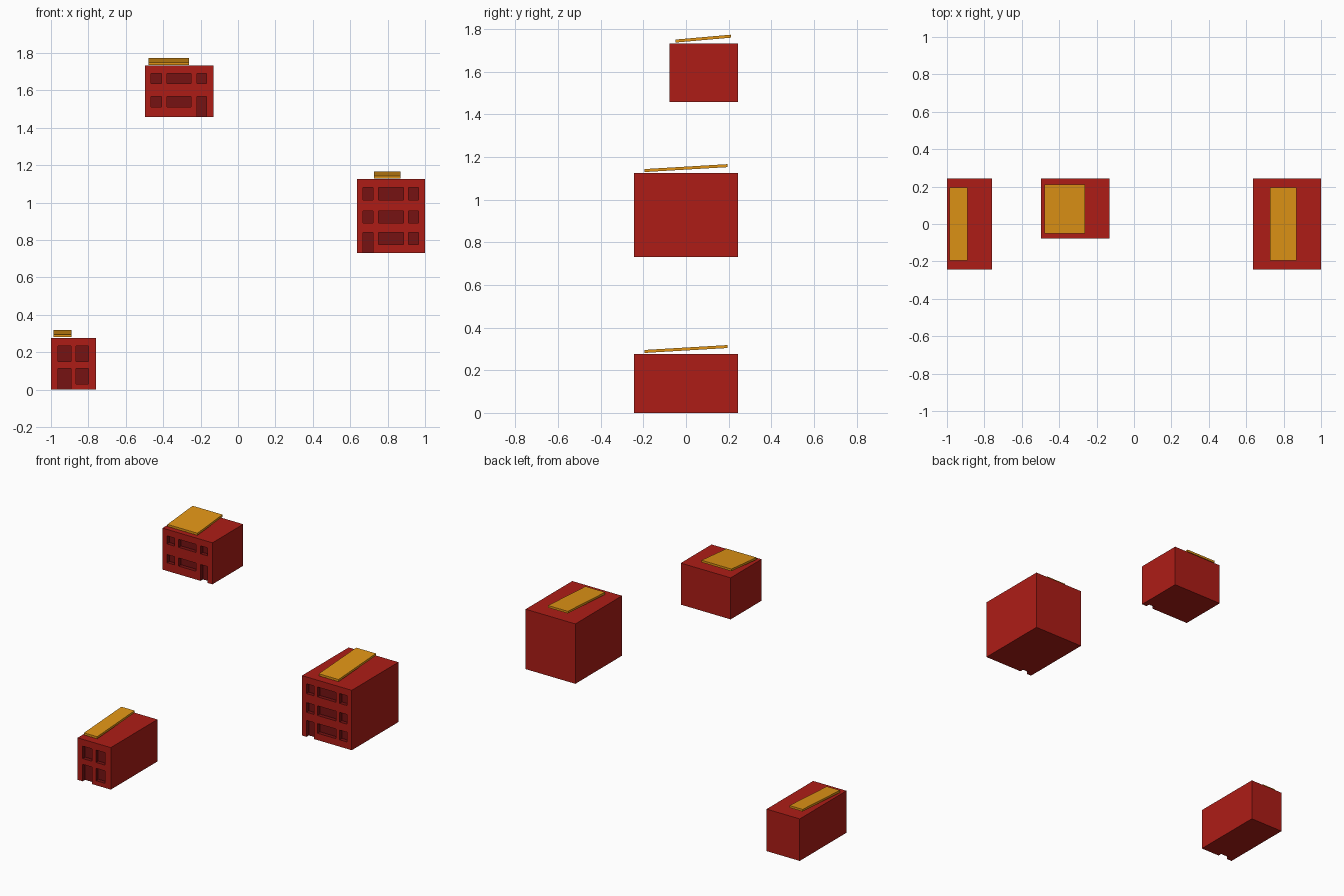
import bpy, bmesh

if "Cube" in bpy.data.objects:
    bpy.data.objects.remove(bpy.data.objects["Cube"])


def material(name, rgb):
    m = bpy.data.materials.new(name)
    m.diffuse_color = (*rgb, 1)
    m.use_nodes = True
    m.node_tree.nodes["Principled BSDF"].inputs["Base Color"].default_value = m.diffuse_color
    return m


RED = material("brick_red", (0.42, 0.012, 0.008))
DARK = material("opening_dark_red", (0.18, 0.006, 0.006))
ORANGE = material("roof_orange", (0.75, 0.3, 0.008))
DEPTH = 0.025  # recess of windows and doors


def boxes(name, spans, mats, rise=0.0, index=0):
    """One object of boxes (x0,x1,y0,y1,z0,z1); rise lifts the back edge."""
    bm = bmesh.new()
    for x0, x1, y0, y1, z0, z1 in spans:
        for v in bmesh.ops.create_cube(bm, size=1)["verts"]:
            tx, ty, tz = (c + 0.5 for c in v.co)
            v.co = (x0 + tx * (x1 - x0), y0 + ty * (y1 - y0),
                    z0 + tz * (z1 - z0) + ty * rise)
    for f in bm.faces:
        f.material_index = index
    me = bpy.data.meshes.new(name)
    bm.to_mesh(me)
    bm.free()
    for m in mats:
        me.materials.append(m)
    ob = bpy.data.objects.new(name, me)
    bpy.context.collection.objects.link(ob)
    return ob


def building(name, body, cols, rows, door, roof):
    x0, x1, y0, y1, z0, z1 = body
    walls = boxes(name + "_walls", [body], [RED, DARK])
    # recessed windows, with the door running down to the floor
    holes = []
    for r, (a, b) in enumerate(rows):
        for c, (l, h) in enumerate(cols):
            low = z0 - 0.05 if (r == 0 and c == door) else a
            holes.append((l, h, y0 - 0.05, y0 + DEPTH, low, b))
    cutter = boxes(name + "_openings", holes, [RED, DARK], index=1)
    cutter.hide_render = True
    mod = walls.modifiers.new("openings", 'BOOLEAN')
    mod.operation, mod.solver, mod.object = 'DIFFERENCE', 'EXACT', cutter
    bpy.context.view_layer.objects.active = walls
    bpy.ops.object.modifier_apply(modifier=mod.name)
    bpy.data.objects.remove(cutter)
    # tilted roof panel
    rx0, rx1, ry0, ry1 = roof
    boxes(name + "_roof_panel", [(rx0, rx1, ry0, ry1, z1 + 0.004, z1 + 0.018)],
          [ORANGE], rise=0.023)


building("narrow_house", (-1, -0.758, -0.243, 0.243, 0, 0.277),
         [(-0.963, -0.894), (-0.867, -0.80)],
         [(0.03, 0.112), (0.15, 0.232)], 0, (-0.987, -0.891, -0.195, 0.195))

building("wide_house", (-0.496, -0.132, -0.078, 0.243, 1.458, 1.732),
         [(-0.464, -0.41), (-0.379, -0.25), (-0.218, -0.168)],
         [(1.512, 1.566), (1.636, 1.689)], 2, (-0.479, -0.261, -0.05, 0.211))

building("tall_house", (0.637, 1, -0.243, 0.243, 0.73, 1.125),
         [(0.669, 0.723), (0.75, 0.884), (0.911, 0.964)],
         [(0.775, 0.839), (0.892, 0.956), (1.015, 1.08)], 0,
         (0.726, 0.87, -0.195, 0.195))
